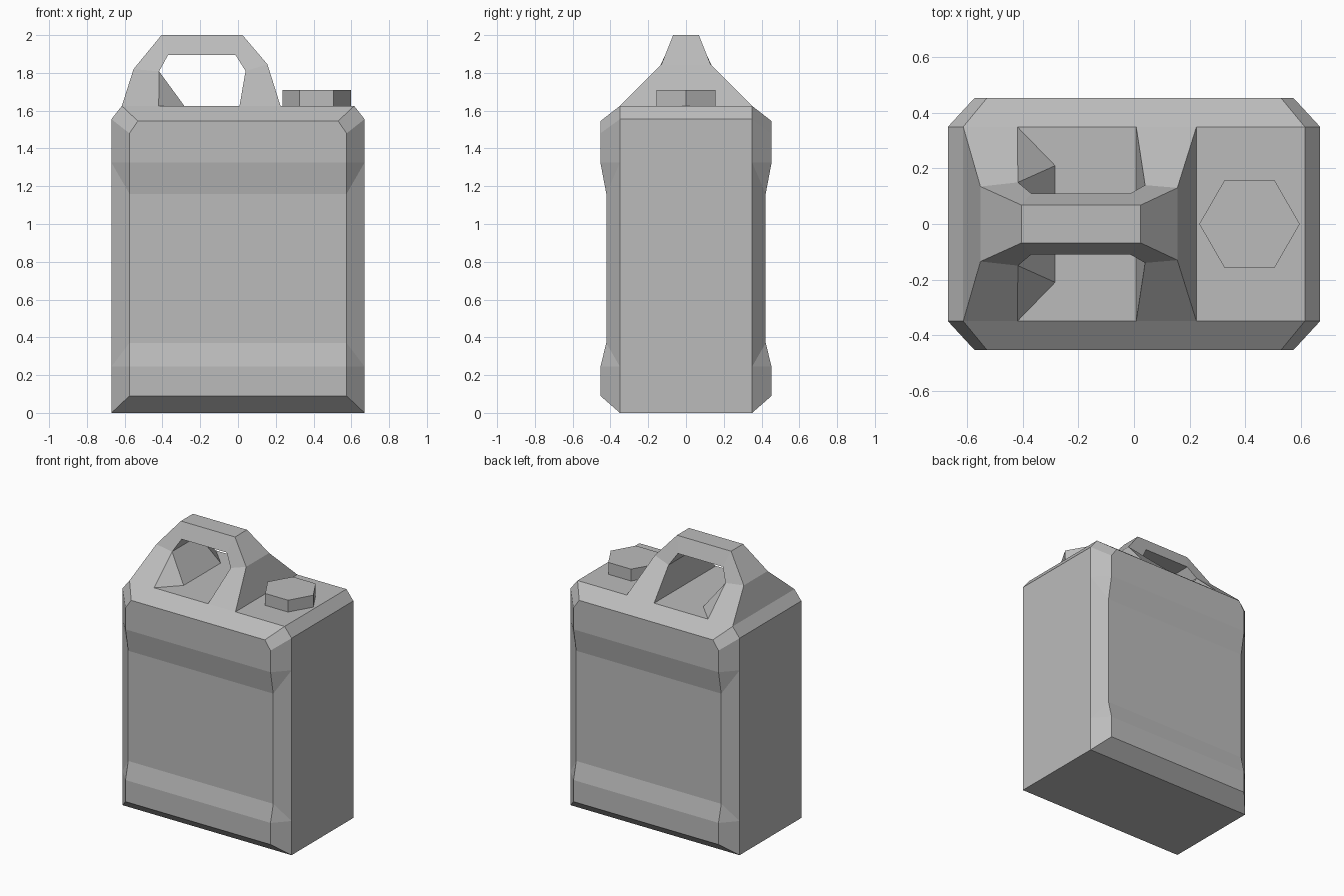
import bpy
import bmesh

cube = bpy.data.objects.get("Cube")
if cube:
    bpy.data.objects.remove(cube, do_unlink=True)

grey = bpy.data.materials.new("plain_grey")
grey.use_nodes = True
GREY = (0.5, 0.5, 0.5, 1)
grey.diffuse_color = GREY
grey.node_tree.nodes["Principled BSDF"].inputs["Base Color"].default_value = GREY

TOP = 1.625


def finish(bm, name):
    """Weld, orient and link a flat-shaded part."""
    bmesh.ops.remove_doubles(bm, verts=bm.verts, dist=0.0005)
    bmesh.ops.recalc_face_normals(bm, faces=bm.faces)
    mesh = bpy.data.meshes.new(name)
    bm.to_mesh(mesh)
    bm.free()
    mesh.materials.append(grey)
    obj = bpy.data.objects.new(name, mesh)
    bpy.context.collection.objects.link(obj)
    return obj


def bridge(bm, a, b):
    """Join two closed loops of vertices with quads."""
    for i in range(len(a)):
        j = (i + 1) % len(a)
        bm.faces.new((a[i], a[j], b[j], b[i]))


# Can body: stacked rings with chamfered corners.
# Each level holds a panel corner and the matching end-wall corner.
X, Y, PX, PY, WAIST = 0.67, 0.35, 0.575, 0.453, 0.422
levels = [
    ((X, Y, 0), (X, Y, 0)),
    ((PX, PY, 0.09), (X, Y, 0)),
    ((PX, PY, 0.245), (X, Y, 0.245)),
    ((PX, WAIST, 0.37), (X, Y, 0.245)),
    ((PX, WAIST, 1.16), (X, Y, 1.325)),
    ((PX, PY, 1.325), (X, Y, 1.325)),
    ((PX, PY, 1.48), (X, Y, 1.555)),
    ((0.53, PY, 1.545), (0.615, Y, TOP)),
    ((0.615, Y, TOP), (0.615, Y, TOP)),
]
bm = bmesh.new()
rings = []
for panel, wall in levels:
    ring = []
    for sx, sy, pair in ((-1, -1, (wall, panel)), (1, -1, (panel, wall)),
                         (1, 1, (wall, panel)), (-1, 1, (panel, wall))):
        ring += [bm.verts.new((sx * x, sy * y, z)) for x, y, z in pair]
    rings.append(ring)
for lower, upper in zip(rings, rings[1:]):
    bridge(bm, lower, upper)
bm.faces.new(rings[0])
bm.faces.new(rings[-1])
finish(bm, "can_body")

# Handle: an arch that flares out to the full depth of the body at its feet
outer = [(-0.615, 0.35, TOP), (-0.553, 0.135, 1.82), (-0.405, 0.068, 2),
         (0.024, 0.068, 2), (0.156, 0.13, 1.845), (0.225, 0.35, TOP)]
inner = [(-0.42, 0.35, TOP), (-0.418, 0.15, 1.808), (-0.37, 0.11, 1.895),
         (-0.013, 0.11, 1.895), (0.04, 0.14, 1.81), (0.008, 0.35, TOP)]
bm = bmesh.new()


def both_sides(points):
    return [[bm.verts.new((x, s * y, z)) for x, y, z in points] for s in (-1, 1)]


out, inn = both_sides(outer), both_sides(inner)
foot = both_sides([(-0.284, 0.21, TOP)])
for i in range(len(outer) - 1):
    for o, n in zip(out, inn):
        bm.faces.new((o[i], o[i + 1], n[i + 1], n[i]))
    for loops in ((out, inn) if i else (out,)):
        a, b = loops
        bm.faces.new((a[i], a[i + 1], b[i + 1], b[i]))
# Sloped gusset inside the rear foot of the arch
for n, f in zip(inn, foot):
    bm.faces.new((n[0], f[0], n[1]))
bm.faces.new((foot[0][0], foot[1][0], inn[1][1], inn[0][1]))
# Undersides of both feet
bm.faces.new((out[0][0], inn[0][0], foot[0][0], foot[1][0], inn[1][0], out[1][0]))
bm.faces.new((out[0][5], inn[0][5], inn[1][5], out[1][5]))
finish(bm, "handle")

# Hexagonal screw cap
bm = bmesh.new()
bmesh.ops.create_cone(bm, cap_ends=True, segments=6, radius1=0.181,
                      radius2=0.181, depth=0.085)
if max(v.co.x for v in bm.verts) < 0.17:
    for v in bm.verts:
        v.co.x, v.co.y = v.co.y, v.co.x
cap = finish(bm, "screw_cap")
cap.location = (0.416, 0, TOP + 0.0425)
